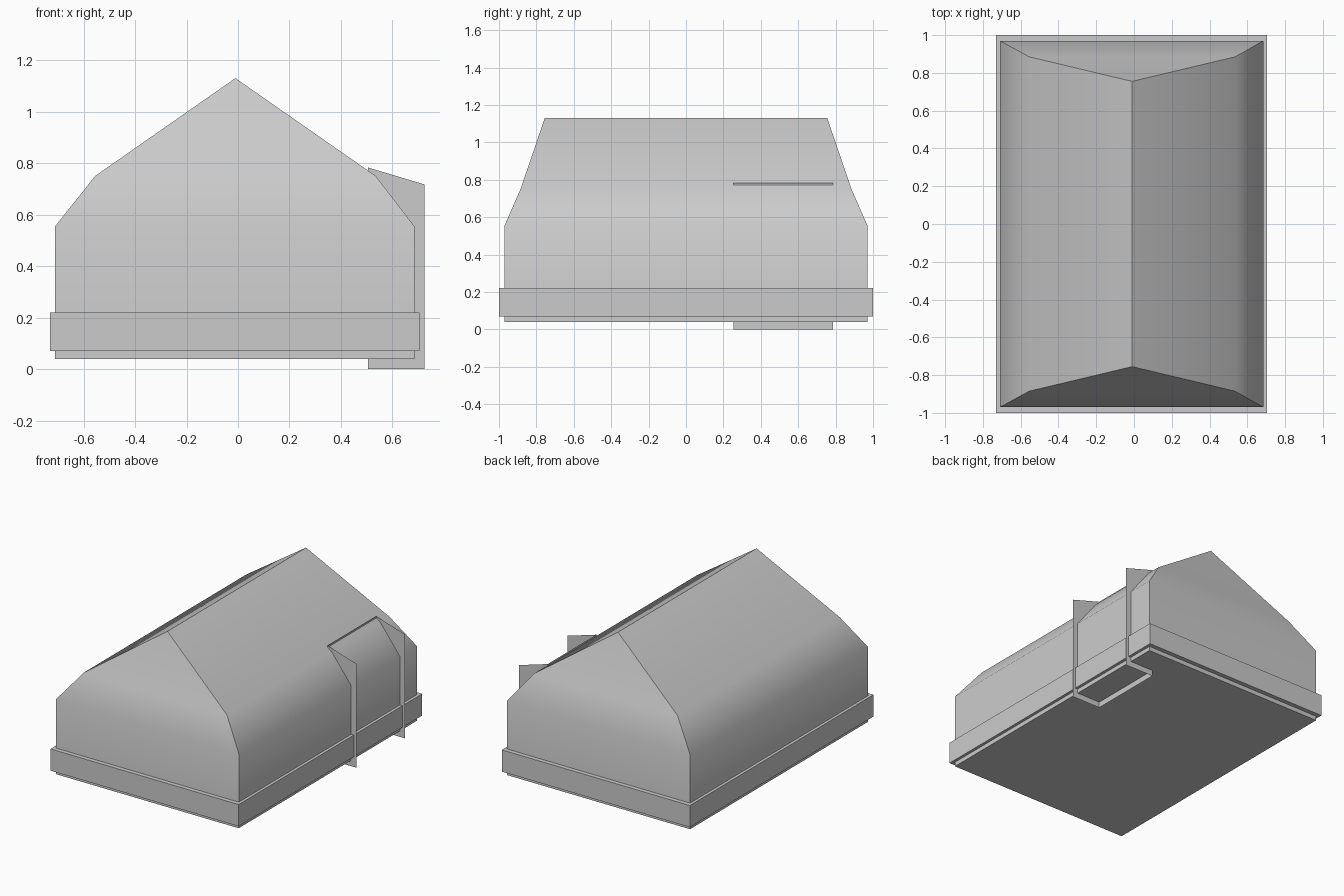
import bpy, math

if "Cube" in bpy.data.objects:
    bpy.data.objects.remove(bpy.data.objects["Cube"])


def make_object(name, verts, faces):
    mesh = bpy.data.meshes.new(name)
    mesh.from_pydata(verts, [], faces)
    mesh.update()
    obj = bpy.data.objects.new(name, mesh)
    bpy.context.collection.objects.link(obj)
    return obj


def ring(x0, x1, y, z):
    return [(x0, -y, z), (x1, -y, z), (x1, y, z), (x0, y, z)]


def bands(rings):
    # side quads between consecutive four-point rings
    return [(4*r + i, 4*r + (i + 1) % 4, 4*r + 4 + (i + 1) % 4, 4*r + 4 + i)
            for r in range(rings - 1) for i in range(4)]


# main shell: straight walls, sloped shoulder, hipped roof up to a ridge
verts = (ring(-0.71, 0.685, 0.97, 0.04) + ring(-0.71, 0.685, 0.97, 0.555)
         + ring(-0.555, 0.535, 0.885, 0.75)
         + [(-0.01, -0.755, 1.13), (-0.01, 0.755, 1.13)])
faces = bands(3) + [(3, 2, 1, 0), (8, 9, 12), (9, 10, 13, 12),
                    (10, 11, 13), (11, 8, 12, 13)]
shell = make_object("shell", verts, faces)
bpy.context.view_layer.objects.active = shell
shell.select_set(True)
bpy.ops.object.shade_smooth_by_angle(angle=math.radians(42))

# skirt band around the foot of the walls
verts = ring(-0.73, 0.705, 1.0, 0.07) + ring(-0.73, 0.705, 1.0, 0.22)
make_object("skirt_band", verts, bands(2) + [(3, 2, 1, 0), (4, 5, 6, 7)])

# thin three-sided door surround, open to the right, top and bottom
path = [(0.725, 0.255, 0.717), (0.505, 0.255, 0.783),
        (0.505, 0.785, 0.783), (0.725, 0.785, 0.717)]
verts = [(x, y, 0.0) for x, y, z in path] + path
make_object("door_surround", verts, [(i, i + 4, i + 5, i + 1) for i in range(3)])
